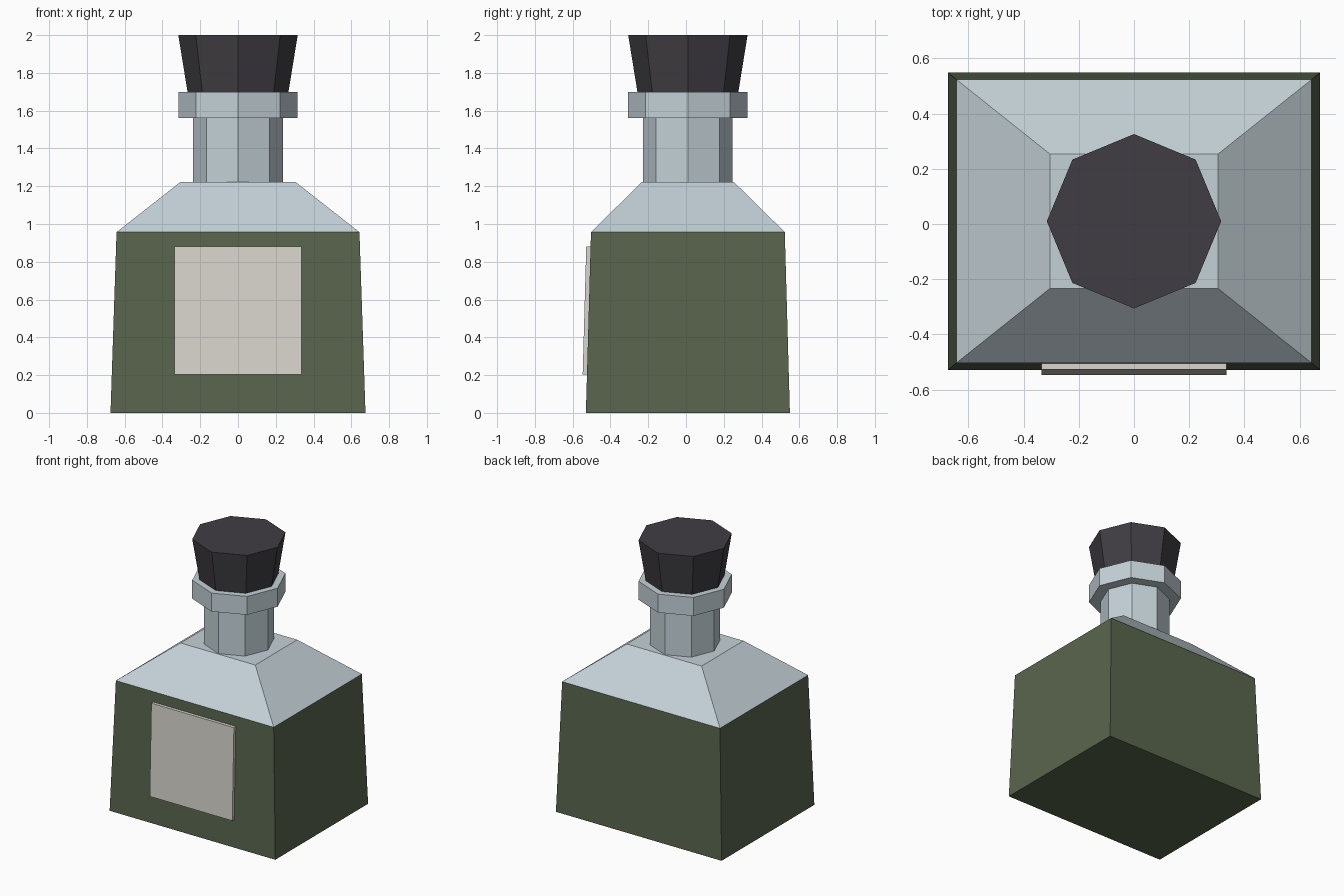
import bpy, bmesh
from math import cos, sin, pi

if "Cube" in bpy.data.objects:
    bpy.data.objects.remove(bpy.data.objects["Cube"])

CY = 0.01  # bottle axis sits slightly back, so the label balances the depth


def material(name, rgb):
    m = bpy.data.materials.new(name)
    m.diffuse_color = (*rgb, 1)
    m.use_nodes = True
    m.node_tree.nodes["Principled BSDF"].inputs["Base Color"].default_value = m.diffuse_color
    return m


GREEN = material("green_liquid", (0.10, 0.13, 0.075))
GLASS = material("pale_glass", (0.55, 0.64, 0.68))
DARK = material("dark_stopper", (0.052, 0.048, 0.056))
PAPER = material("label_paper", (0.70, 0.67, 0.62))


def loft(name, rings, mats):
    """Skin a stack of rings; each band between rings takes its own material."""
    bm = bmesh.new()
    loops = [[bm.verts.new(p) for p in ring] for ring in rings]
    n = len(loops[0])
    bm.faces.new(loops[0][::-1])
    for band, (low, high) in enumerate(zip(loops, loops[1:])):
        for i in range(n):
            j = (i + 1) % n
            f = bm.faces.new((low[i], low[j], high[j], high[i]))
            f.material_index = min(band, len(mats) - 1)
    top = bm.faces.new(loops[-1])
    top.material_index = len(mats) - 1
    bmesh.ops.recalc_face_normals(bm, faces=bm.faces)
    me = bpy.data.meshes.new(name)
    bm.to_mesh(me)
    bm.free()
    for m in mats:
        me.materials.append(m)
    ob = bpy.data.objects.new(name, me)
    bpy.context.collection.objects.link(ob)
    return ob


def rect(hx, y0, y1, z):
    return [(-hx, y0, z), (hx, y0, z), (hx, y1, z), (-hx, y1, z)]


def octagon(r, z):
    return [(r * cos(i * pi / 4), CY + r * sin(i * pi / 4), z) for i in range(8)]


# Tapered green body with the pale glass shoulder above it
loft("bottle_body", [rect(hx, CY - hy, CY + hy, z) for hx, hy, z in
                     ((0.675, 0.54, 0), (0.643, 0.513, 0.957), (0.305, 0.244, 1.222))],
     [GREEN, GLASS])

# Eight-sided neck, lip and flared stopper
for name, r0, r1, z0, z1, mat in (
        ("neck", 0.237, 0.237, 1.21, 1.565, GLASS),
        ("neck_lip", 0.316, 0.316, 1.562, 1.698, GLASS),
        ("stopper", 0.267, 0.316, 1.698, 2.0, DARK)):
    loft(name, [octagon(r0, z0), octagon(r1, z1)], [mat])

# Thin label leaning with the front of the body
loft("front_label", [rect(0.336, -0.547, -0.515, 0.203),
                     rect(0.336, -0.528, -0.496, 0.882)], [PAPER])
